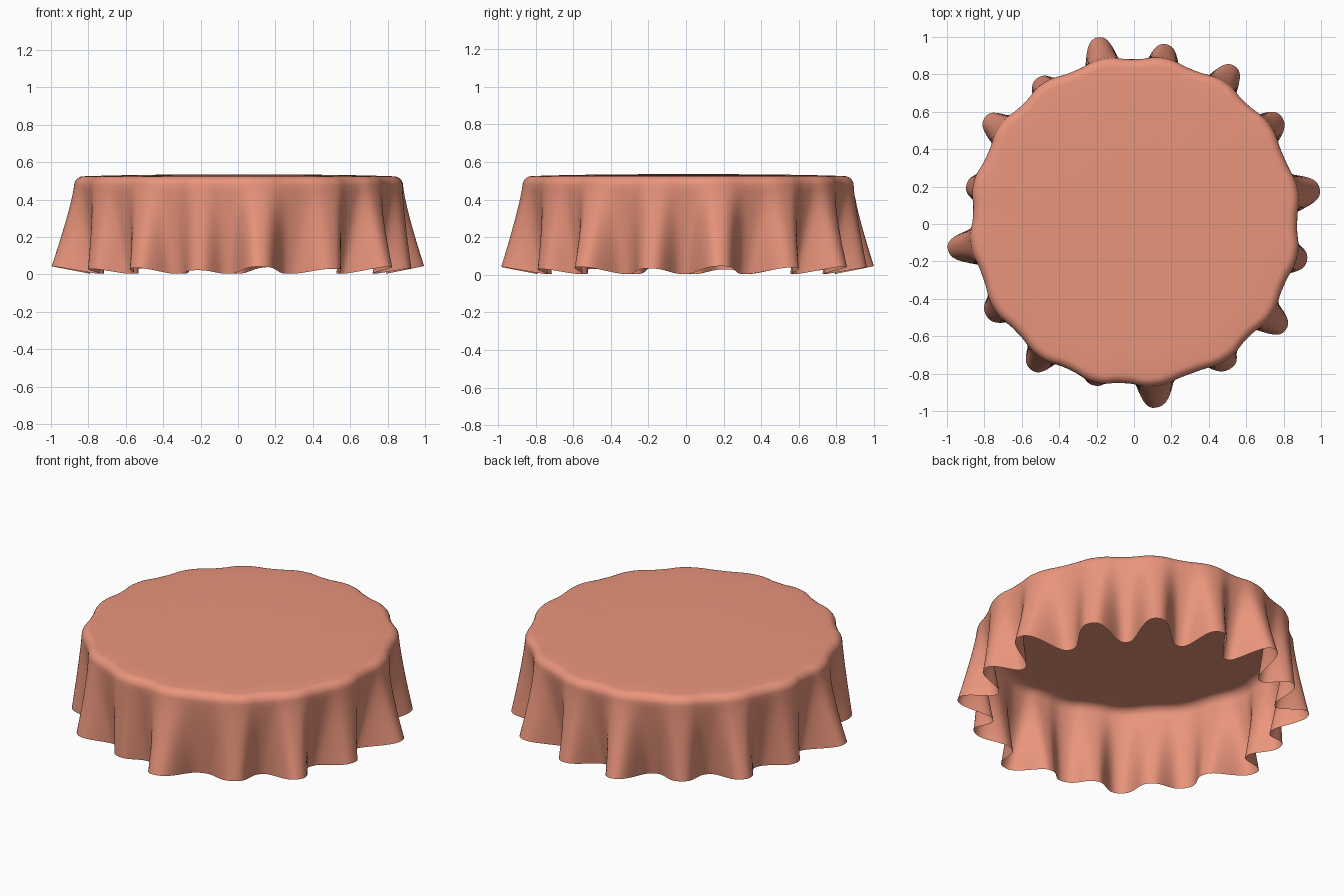
import bpy, bmesh, math

if "Cube" in bpy.data.objects:
    bpy.data.objects.remove(bpy.data.objects["Cube"])

# hem folds: (angle in degrees, tip radius), counter-clockwise
FOLDS = [(-172.5, 1.005), (-148, .93), (-125, .955), (-104, .89), (-83.5, .99),
         (-56, .93), (-35, .99), (-12, .945), (10.5, 1.01), (36, .975),
         (57.5, 1.0), (80, .975), (101, 1.015), (123.5, .935), (144.5, .98), (167, .92)]
VALLEY, CORNER, SUB = 0.79, 0.05, 24


def columns():
    """Angle, fold wave (-1 valley .. 1 tip) and hem radius around the cloth."""
    n = len(FOLDS)
    for i in range(n):
        a0, r0 = FOLDS[i]
        a1, r1 = FOLDS[(i + 1) % n]
        if i == n - 1:
            a1 += 360
        for k in range(SUB):
            u = k / SUB
            c = math.cos(2 * math.pi * u)
            c = c * (1.3 - 0.3 * c * c)
            tip = r0 if u < 0.5 else r1
            hem = VALLEY + (tip - VALLEY) * (c + 1) / 2
            yield math.radians(a0 + (a1 - a0) * u), c, hem


def profile(c, hem):
    """Radius and height from the tabletop centre down to the hem."""
    rim = 0.877 + 0.01 * c
    inner = rim - CORNER
    pts = [(inner * f, 0.535 - 0.01 * f ** 3) for f in (.25, .5, .75, .9)]
    for k in range(7):                        # rounded table edge
        a = math.pi / 2 * (1 - k / 6)
        pts.append((inner + CORNER * math.cos(a), 0.475 + CORNER * math.sin(a)))
    hem_z = 0.004 + 0.04 * (hem - VALLEY) / 0.21
    for k in range(1, 17):                    # hanging skirt
        s = k / 16
        pts.append((rim + (hem - rim) * s ** 1.2, 0.475 + (hem_z - 0.475) * s))
    return pts


# tablecloth: one draped sheet
bm = bmesh.new()
centre = bm.verts.new((0, 0.01, 0.535))
cols = []
for ang, c, hem in columns():
    col = []
    for r, z in profile(c, hem):
        shift = 0.014 * min(1, max(0, z / 0.475))   # tabletop sits slightly back
        col.append(bm.verts.new((r * math.cos(ang) + shift * 0.4,
                                 r * math.sin(ang) + shift, z)))
    cols.append(col)
for i, a in enumerate(cols):
    b = cols[(i + 1) % len(cols)]
    bm.faces.new((centre, a[0], b[0]))
    for j in range(len(a) - 1):
        bm.faces.new((a[j], a[j + 1], b[j + 1], b[j]))
for f in bm.faces:
    f.smooth = True
mesh = bpy.data.meshes.new("tablecloth")
bm.to_mesh(mesh)
bm.free()
cloth = bpy.data.objects.new("tablecloth", mesh)
bpy.context.collection.objects.link(cloth)

# coral fabric
mat = bpy.data.materials.new("coral_fabric")
mat.diffuse_color = (0.82, 0.30, 0.20, 1)
mat.use_nodes = True
mat.node_tree.nodes["Principled BSDF"].inputs["Base Color"].default_value = mat.diffuse_color
mesh.materials.append(mat)
